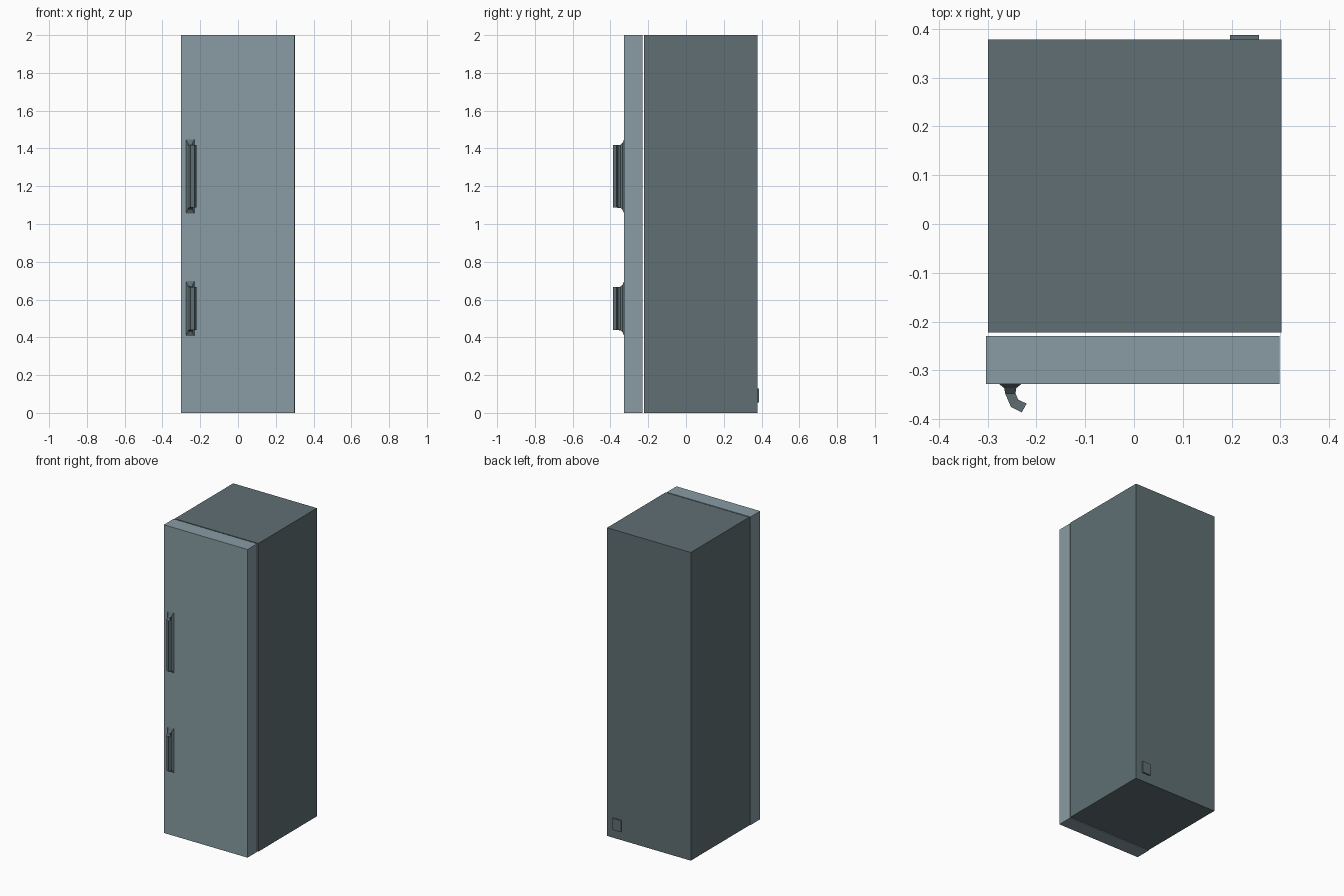
import bpy, bmesh

if "Cube" in bpy.data.objects:
    bpy.data.objects.remove(bpy.data.objects["Cube"])

def material(name, rgb):
    m = bpy.data.materials.new(name)
    m.diffuse_color = (*rgb, 1)
    m.use_nodes = True
    m.node_tree.nodes["Principled BSDF"].inputs["Base Color"].default_value = m.diffuse_color
    return m

dark = material("dark_grey", (0.117, 0.159, 0.174))
light = material("light_blue_grey", (0.246, 0.332, 0.366))

def finish(name, bm, mat):
    bmesh.ops.recalc_face_normals(bm, faces=bm.faces)
    me = bpy.data.meshes.new(name)
    bm.to_mesh(me)
    bm.free()
    me.materials.append(mat)
    bpy.context.collection.objects.link(bpy.data.objects.new(name, me))

def box(name, lo, hi, mat):
    bm = bmesh.new()
    bmesh.ops.create_cube(bm, size=1)
    for v in bm.verts:
        v.co = [l if c < 0 else h for c, l, h in zip(v.co, lo, hi)]
    finish(name, bm, mat)

# Cabinet, door and rear plate; a small open gap lies behind the door
box("cabinet", (-0.299, -0.222, 0), (0.302, 0.378, 2), dark)
box("door", (-0.303, -0.328, 0), (0.298, -0.229, 2), light)
box("rear_plate", (0.197, 0.376, 0.055), (0.256, 0.387, 0.13), dark)

# Handle sections from door to tip: left (x, y), right (x, y), extra height
SECTIONS = [
    ((-0.276, -0.328), (-0.231, -0.328), 0.031),
    ((-0.266, -0.336), (-0.241, -0.336), 0.012),
    ((-0.264, -0.347), (-0.243, -0.347), 0.002),
    ((-0.252, -0.375), (-0.237, -0.360), 0.0),
    ((-0.230, -0.386), (-0.220, -0.368), 0.0),
]

def handle(name, z0, z1):
    bm = bmesh.new()
    rings = []
    for l, r, e in SECTIONS:
        pts = [(*l, z0 - e), (*r, z0 - e), (*r, z1 + e), (*l, z1 + e)]
        rings.append([bm.verts.new(p) for p in pts])
    for a, b in zip(rings, rings[1:]):
        for i in range(4):
            j = (i + 1) % 4
            bm.faces.new((a[i], a[j], b[j], b[i]))
    bm.faces.new(rings[0])
    bm.faces.new(rings[-1])
    finish(name, bm, dark)

# Two hooked handles on the door
handle("upper_handle", 1.087, 1.417)
handle("lower_handle", 0.439, 0.666)
